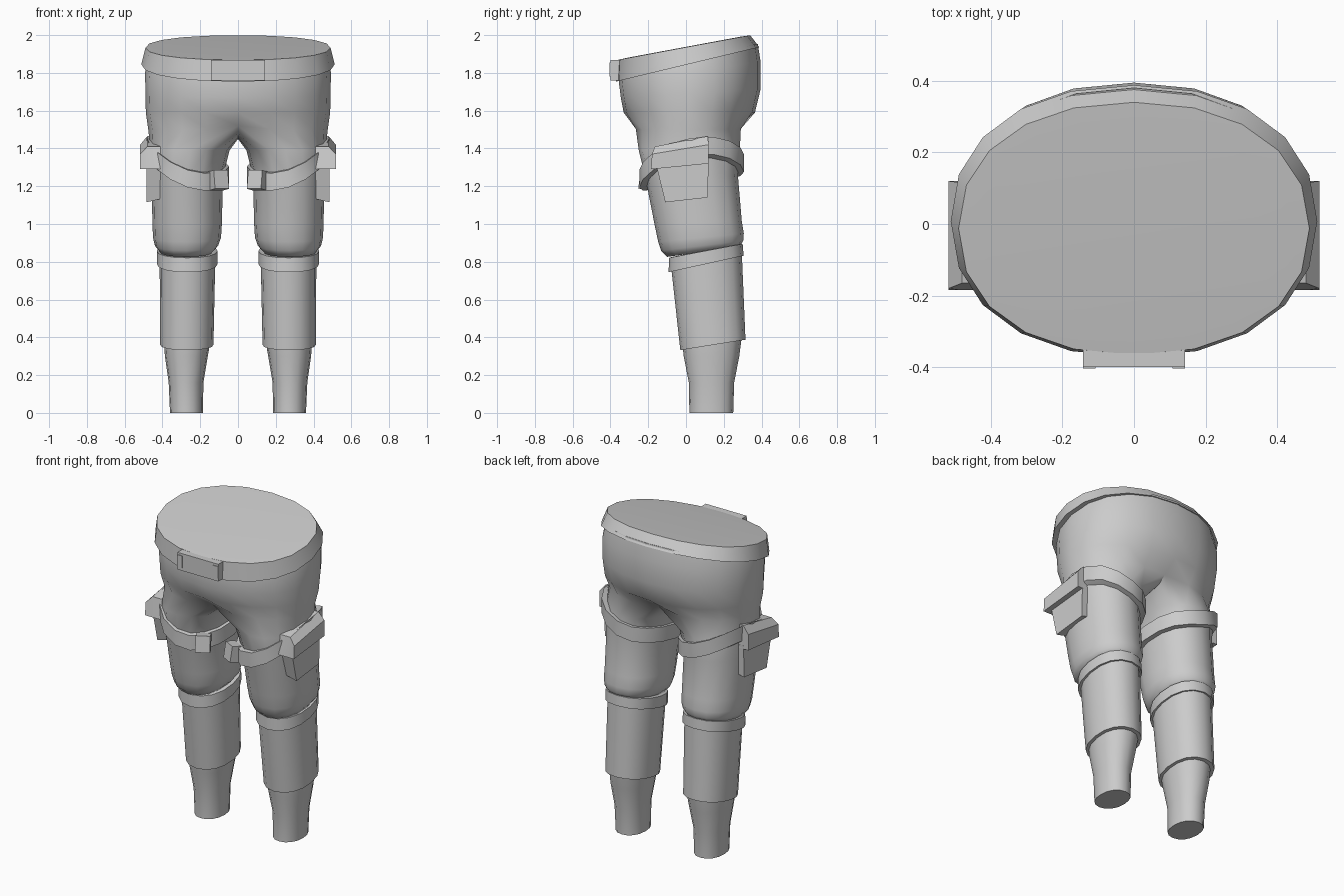
import bpy, bmesh, math
from mathutils import Vector, Matrix

if "Cube" in bpy.data.objects:
    bpy.data.objects.remove(bpy.data.objects["Cube"])

grey = bpy.data.materials.new("plain grey")
grey.use_nodes = True
grey.diffuse_color = (0.6, 0.6, 0.6, 1)
grey.node_tree.nodes["Principled BSDF"].inputs["Base Color"].default_value = (0.6, 0.6, 0.6, 1)


def finish(name, bm, angle=40):
    bmesh.ops.recalc_face_normals(bm, faces=bm.faces)
    mesh = bpy.data.meshes.new(name)
    bm.to_mesh(mesh)
    bm.free()
    mesh.materials.append(grey)
    ob = bpy.data.objects.new(name, mesh)
    bpy.context.collection.objects.link(ob)
    bpy.ops.object.select_all(action='DESELECT')
    ob.select_set(True)
    bpy.context.view_layer.objects.active = ob
    bpy.ops.object.shade_smooth_by_angle(angle=math.radians(angle))


def oval(x0, x1, y0, y1, z, slope=0, n=16, power=2.2):
    """Rounded ring between x and y limits; z is its height at y = 0."""
    pts = []
    for i in range(n):
        a = math.tau * i / n
        c, s = math.cos(a), math.sin(a)
        x = (x0 + x1) / 2 + (x1 - x0) / 2 * math.copysign(abs(c) ** (2 / power), c)
        y = (y0 + y1) / 2 + (y1 - y0) / 2 * math.copysign(abs(s) ** (2 / power), s)
        pts.append(Vector((x, y, z + slope * y)))
    return pts


def bridge(bm, a, b):
    for i in range(len(a)):
        j = (i + 1) % len(a)
        bm.faces.new((a[i], a[j], b[j], b[i]))


def loft(name, rings, side=1, angle=40):
    bm = bmesh.new()
    loops = [[bm.verts.new((p[0] * side, p[1], p[2])) for p in r] for r in rings]
    for a, b in zip(loops, loops[1:]):
        bridge(bm, a, b)
    bm.faces.new(loops[0])
    bm.faces.new(loops[-1])
    finish(name, bm, angle)


# Hips and thighs: one skin that splits into two legs at the crotch
N = 20
hip_rings = [
    oval(-.475, .475, -.35, .38, 1.87, .22, N),
    oval(-.492, .492, -.355, .395, 1.8, .15, N),
    oval(-.49, .49, -.345, .395, 1.69, .06, N),
    oval(-.488, .488, -.33, .365, 1.59, 0, N),
    oval(-.475, .475, -.285, .31, 1.5, 0, N),
]
for p in hip_rings[-1]:      # draw the middle in and up towards the crotch
    mid = max(0, 1 - abs(p.x) / .2)
    p.y *= 1 - .12 * mid
    p.z += .02 * mid
thigh_rings = [
    oval(.045, .463, -.25, .285, 1.39),
    oval(.08, .458, -.215, .275, 1.25, .02),
    oval(.085, .453, -.165, .295, 1.0, .06),
    oval(.09, .45, -.147, .306, .92, .1),
    oval(.105, .44, -.132, .303, .875, .12),
    oval(.135, .415, -.1, .285, .84, .14),
]
bm = bmesh.new()
loops = [[bm.verts.new(p) for p in r] for r in hip_rings]
for a, b in zip(loops, loops[1:]):
    bridge(bm, a, b)
bm.faces.new(loops[0])
split = loops[-1]
front, back = split[15], split[5]
strip = []
for t in (.1, .28, .5, .72, .9):
    y = back.co.y + (front.co.y - back.co.y) * t
    strip.append(bm.verts.new((0, y, 1.52 - .28 * math.sqrt(t * (1 - t)) * .5)))
for side in (1, -1):
    outer = [split[(15 + i) % N if side > 0 else (15 - i) % N] for i in range(11)]
    prev = outer + strip
    for r in thigh_rings:
        # the loop starts at the front, goes round the outside, returns inside
        ring = [bm.verts.new((r[(i + 11) % 16].x * side, r[(i + 11) % 16].y,
                              r[(i + 11) % 16].z)) for i in range(16)]
        bridge(bm, prev, ring)
        prev = ring
    bm.faces.new(prev)
finish("hips_and_thighs", bm, 60)

# Waist belt with flat closed top
loft("waist_belt", [
    oval(-.47, .47, -.34, .37, 1.845, .24, N),
    oval(-.512, .512, -.372, .388, 1.843, .24, N),
    oval(-.49, .49, -.365, .34, 1.936, .186, N),
    oval(-.42, .42, -.31, .285, 1.938, .186, N),
], angle=35)


def box(name, centre, size, turn=0, tilt=0, side=1):
    bm = bmesh.new()
    mat = (Matrix.Scale(side, 4, (1, 0, 0)) @ Matrix.Translation(centre)
           @ Matrix.Rotation(turn, 4, 'Z') @ Matrix.Rotation(tilt, 4, 'X')
           @ Matrix.Diagonal((*size, 1)))
    bmesh.ops.create_cube(bm, size=1, matrix=mat)
    finish(name, bm)


box("belt_buckle", (0, -.37, 1.815), (.285, .06, .108))
for side, word in ((1, "left"), (-1, "right")):
    box(word + "_buckle_loop", (.125, -.4, 1.818), (.036, .008, .075), side=side)


def strap_ring(grow, lift):
    ring = oval(.07 - grow, .463 + grow, -.225 - grow, .285 + grow, 0)
    for p in ring:
        p.z = 1.255 + .15 * p.y + 1.2 * max(0, p.x - .13) ** 2 + lift
    return ring


def plate(x, yz):
    return [(x, y, z) for y, z in yz]


# Parts of each leg
for side, word in ((1, "left"), (-1, "right")):
    loft(word + "_thigh_strap", [strap_ring(-.02, -.045), strap_ring(.022, -.047),
                                 strap_ring(.022, .045), strap_ring(-.02, .047)], side)
    box(word + "_strap_buckle", (.102, -.2, 1.232), (.085, .06, .1), -.5, -.15, side)

    flap = [(-.185, 1.29), (-.165, 1.41), (.115, 1.465), (.12, 1.32)]
    flap_face = [(-.185, 1.29), (-.18, 1.37), (.12, 1.42), (.12, 1.32)]
    loft(word + "_pouch_flap", [plate(.41, flap), plate(.48, flap),
                                plate(.518, flap_face)], side, 20)
    pouch = [(-.11, 1.135), (-.16, 1.32), (.12, 1.34), (.115, 1.16)]
    pouch_face = [(-.11, 1.115), (-.16, 1.32), (.12, 1.34), (.115, 1.14)]
    loft(word + "_pouch", [plate(.4, pouch), plate(.485, pouch_face)], side, 20)

    loft(word + "_knee_band", [
        oval(.125, .415, -.07, .29, .767, .22), oval(.108, .43, -.092, .305, .765, .22),
        oval(.108, .43, -.09, .3, .838, .19), oval(.13, .41, -.07, .28, .84, .19)], side)
    loft(word + "_shin", [
        oval(.12, .415, -.08, .295, .8, .2), oval(.13, .412, -.03, .315, .337, .16),
        oval(.15, .395, -.01, .295, .337, .16)], side)
    loft(word + "_ankle", [
        oval(.145, .393, -.02, .295, .37, .1), oval(.16, .387, -.012, .282, .3),
        oval(.183, .367, .015, .255, .16), oval(.186, .36, .018, .25, 0)], side)
